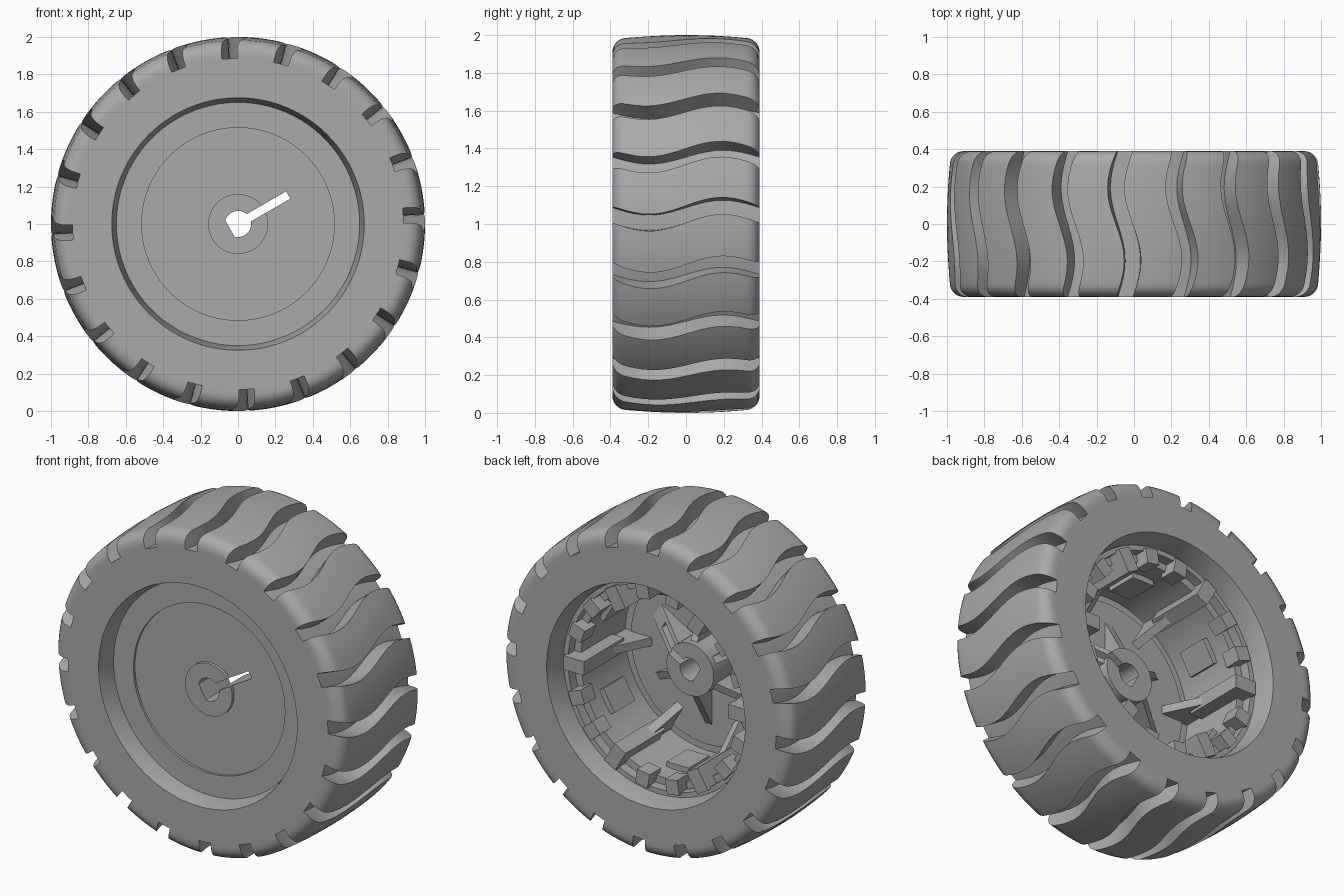
import bpy, bmesh
from math import sin, cos, pi, radians
from mathutils import Vector

if "Cube" in bpy.data.objects:
    bpy.data.objects.remove(bpy.data.objects["Cube"])

grey = bpy.data.materials.new("plain_grey")
grey.use_nodes = True
grey.diffuse_color = (0.4, 0.4, 0.4, 1)
grey.node_tree.nodes["Principled BSDF"].inputs["Base Color"].default_value = grey.diffuse_color


def polar(r, a, y):
    return Vector((r * cos(a), y, 1 + r * sin(a)))


def finish(name, bm, smooth=True):
    bmesh.ops.remove_doubles(bm, verts=bm.verts, dist=1e-5)
    bmesh.ops.dissolve_degenerate(bm, edges=bm.edges, dist=1e-5)
    bmesh.ops.recalc_face_normals(bm, faces=bm.faces)
    mesh = bpy.data.meshes.new(name)
    bm.to_mesh(mesh)
    bm.free()
    mesh.materials.append(grey)
    ob = bpy.data.objects.new(name, mesh)
    bpy.context.collection.objects.link(ob)
    bpy.ops.object.select_all(action='DESELECT')
    bpy.context.view_layer.objects.active = ob
    ob.select_set(True)
    if smooth:
        bpy.ops.object.shade_smooth_by_angle(angle=radians(32))
    return ob


def skin(bm, columns, closed_profile):
    """Bridge a closed loop of columns of points with quads."""
    cols = [[bm.verts.new(p) for p in c] for c in columns]
    n = len(cols[0])
    for i, c in enumerate(cols):
        d = cols[(i + 1) % len(cols)]
        for j in range(n if closed_profile else n - 1):
            k = (j + 1) % n
            bm.faces.new((c[j], c[k], d[k], d[j]))


def lathe(name, profile, segments=96):
    bm = bmesh.new()
    skin(bm, [[polar(r, 2 * pi * i / segments, y) for r, y in profile]
              for i in range(segments)], True)
    return finish(name, bm)


def prism(bm, outline, a, width):
    """Extrude an (r, y) outline sideways, lying along the direction a."""
    side = Vector((-sin(a), 0, cos(a))) * width / 2
    rings = [[bm.verts.new(polar(r, a, y) + s) for r, y in outline] for s in (-side, side)]
    n = len(outline)
    bm.faces.new(rings[0])
    bm.faces.new(rings[1][::-1])
    for i in range(n):
        j = (i + 1) % n
        bm.faces.new((rings[0][i], rings[1][i], rings[1][j], rings[0][j]))


def box(r0, r1, y0, y1):
    return [(r0, y0), (r1, y0), (r1, y1), (r0, y1)]


# Tyre: rounded section with wavy grooves pressed into the tread
HALF, FLOOR, FILLET = 0.39, 0.885, 0.075
GROOVES, GROOVE_WIDTH, WAVE = 20, 0.09, 0.045
edge = [(0.91 + FILLET * sin(t * pi / 12), -HALF + FILLET * (1 - cos(t * pi / 12)))
        for t in range(7)]
crown = [(0.985 + 0.015 * (1 - (y / 0.315) ** 2), y)
         for y in [-0.315 + 0.63 * i / 16 for i in range(1, 16)]]
tread = [(FLOOR, -HALF)] + edge + crown + [(r, -y) for r, y in reversed(edge)] + [(FLOOR, HALF)]
bead = [(0.675, HALF), (0.65, 0.28), (0.65, -0.28), (0.675, -HALF)]


def tyre_column(a, sunk):
    outer = [polar(min(r, FLOOR) if sunk else r, a + WAVE * sin(pi * y / HALF), y)
             for r, y in tread]
    return outer + [polar(r, a, y) for r, y in bead]


bm = bmesh.new()
columns = []
pitch = 2 * pi / GROOVES
for g in range(GROOVES):
    start = radians(3) + g * pitch - GROOVE_WIDTH / 2
    columns += [tyre_column(start + GROOVE_WIDTH * i / 3, True) for i in range(4)]
    start += GROOVE_WIDTH
    columns += [tyre_column(start + (pitch - GROOVE_WIDTH) * i / 6, False) for i in range(7)]
skin(bm, columns, True)
finish("tyre", bm)

# Rim: barrel open at the back, closed by a front disc with a hub tube
lathe("rim_barrel", [(0.655, -0.28), (0.655, 0.26), (0.62, 0.26), (0.62, 0.2),
                     (0.575, 0.2), (0.575, -0.23), (0.515, -0.23), (0.515, -0.28)])
disc = lathe("front_disc", [(0.07, -0.285), (0.16, -0.285), (0.16, -0.265), (0.53, -0.265),
                            (0.53, -0.22), (0.16, -0.22), (0.16, -0.04), (0.07, -0.04)])
# Fill the bore so that the shaped hole can be cut cleanly
bm = bmesh.new()
bm.from_mesh(disc.data)
bore = [v for v in bm.verts if (v.co - Vector((0, v.co.y, 1))).length < 0.08]
bmesh.ops.delete(bm, geom=bore, context='VERTS')
bmesh.ops.holes_fill(bm, edges=[e for e in bm.edges if e.is_boundary], sides=0)
bpy.data.objects.remove(disc)
disc = finish("front_disc", bm)

# Gusset fins between hub and disc; the one holding the slot is wider
bm = bmesh.new()
for i in range(6):
    prism(bm, [(0.13, -0.23), (0.42, -0.23), (0.13, -0.06)],
          radians(30 + 60 * i), 0.11 if i == 0 else 0.045)
fins = finish("hub_fins", bm, False)


def cut(target, cutter):
    mod = target.modifiers.new("cut", 'BOOLEAN')
    mod.operation, mod.solver, mod.object = 'DIFFERENCE', 'EXACT', cutter
    bpy.ops.object.select_all(action='DESELECT')
    bpy.context.view_layer.objects.active = target
    target.select_set(True)
    bpy.ops.object.modifier_apply(modifier=mod.name)


# Axle hole with one flat, and the slot leading out of it
bm = bmesh.new()
arc = [radians(30 - 135 + 270 * i / 24) for i in range(25)]
ends = [[bm.verts.new(polar(0.07, a, y)) for a in arc] for y in (-0.5, 0.5)]
bm.faces.new(ends[0])
bm.faces.new(ends[1][::-1])
for i in range(len(arc)):
    j = (i + 1) % len(arc)
    bm.faces.new((ends[0][i], ends[1][i], ends[1][j], ends[0][j]))
axle_cutter = finish("axle_cutter", bm, False)
bm = bmesh.new()
prism(bm, box(0.0, 0.31, -0.6, 0.6), radians(30), 0.045)
slot_cutter = finish("slot_cutter", bm, False)
for cutter in (axle_cutter, slot_cutter):
    cutter.hide_render = True
    cut(disc, cutter)
    cut(fins, cutter)
for cutter in (axle_cutter, slot_cutter):
    bpy.data.objects.remove(cutter)

# Long bars, small blocks, wedges and pads round the inside of the barrel
bars, blocks, wedges, pads = (bmesh.new() for _ in range(4))
for i in range(6):
    a = radians(60 * i)
    prism(bars, box(0.49, 0.63, -0.1, 0.29), a, 0.085)
    prism(wedges, [(0.59, -0.23), (0.38, -0.23), (0.52, 0.06), (0.59, 0.06)], a, 0.05)
    for s in (-1, 1):
        prism(blocks, box(0.54, 0.63, 0.17, 0.28), a + s * radians(20), 0.085)
    prism(pads, box(0.54, 0.6, -0.12, 0.08), a + radians(30), 0.15)
for name, bm in (("rim_bars", bars), ("rim_blocks", blocks),
                 ("rim_wedges", wedges), ("rim_pads", pads)):
    finish(name, bm, False)
